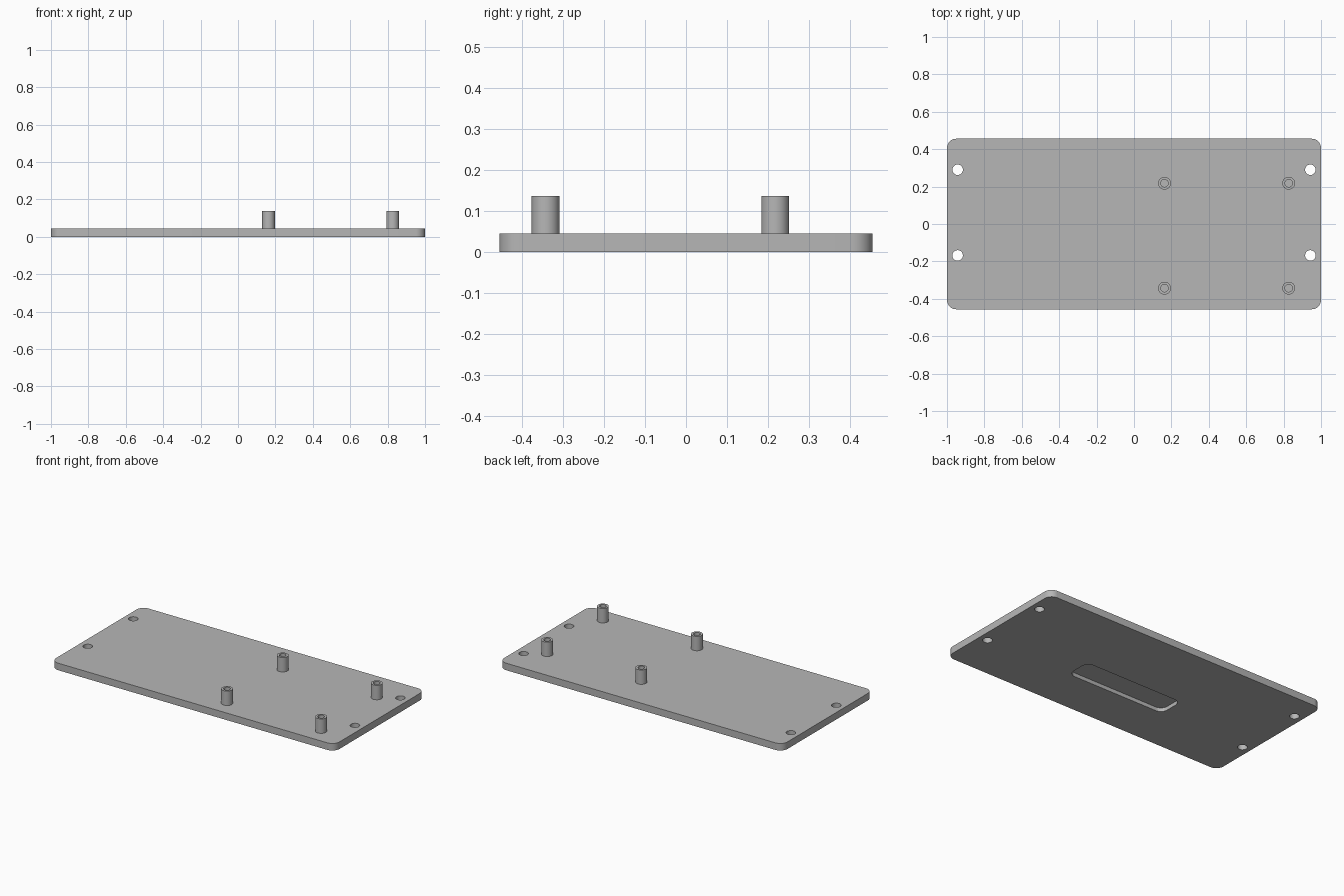
import bpy, bmesh, math

cube = bpy.data.objects.get("Cube")
if cube:
    bpy.data.objects.remove(cube, do_unlink=True)

THICK, TOP = 0.045, 0.137
HALF_X, HALF_Y = 1.0, 0.456

grey = bpy.data.materials.new("plain_grey")
grey.use_nodes = True
grey.diffuse_color = (0.47, 0.47, 0.47, 1)
grey.node_tree.nodes["Principled BSDF"].inputs["Base Color"].default_value = grey.diffuse_color


def finish(name, bm):
    bmesh.ops.recalc_face_normals(bm, faces=bm.faces)
    mesh = bpy.data.meshes.new(name)
    bm.to_mesh(mesh)
    bm.free()
    mesh.materials.append(grey)
    ob = bpy.data.objects.new(name, mesh)
    bpy.context.collection.objects.link(ob)
    return ob


def smooth(ob):
    bpy.ops.object.select_all(action='DESELECT')
    ob.select_set(True)
    bpy.context.view_layer.objects.active = ob
    bpy.ops.object.shade_smooth_by_angle(angle=math.radians(30))


def rounded_slab(name, x0, x1, y0, y1, z0, z1, r, steps=10):
    """Rectangle with rounded corners, extruded upward."""
    bm = bmesh.new()
    ring = []
    corners = [(x1 - r, y1 - r), (x0 + r, y1 - r), (x0 + r, y0 + r), (x1 - r, y0 + r)]
    for k, (cx, cy) in enumerate(corners):
        for i in range(steps + 1):
            a = math.pi / 2 * (k + i / steps)
            ring.append(bm.verts.new((cx + r * math.cos(a), cy + r * math.sin(a), z0)))
    face = bm.faces.new(ring)
    ext = bmesh.ops.extrude_face_region(bm, geom=[face])
    up = [v for v in ext["geom"] if isinstance(v, bmesh.types.BMVert)]
    bmesh.ops.translate(bm, verts=up, vec=(0, 0, z1 - z0))
    return finish(name, bm)


def hole_cutter(x, y, r):
    bm = bmesh.new()
    bmesh.ops.create_cone(bm, cap_ends=True, segments=40, radius1=r, radius2=r, depth=0.3)
    bmesh.ops.translate(bm, verts=bm.verts, vec=(x, y, 0))
    return finish("hole_cutter", bm)


def standoff(name, x, y, outer=0.034, inner=0.02, segs=40):
    """Hollow round post turned from a profile; the plate closes the bore."""
    bm = bmesh.new()
    profile = [(outer, THICK), (outer, TOP), (inner, TOP), (inner, THICK)]
    rings = []
    for r, z in profile:
        rings.append([bm.verts.new((x + r * math.cos(2 * math.pi * i / segs),
                                    y + r * math.sin(2 * math.pi * i / segs), z))
                      for i in range(segs)])
    for a, b in zip(rings, rings[1:]):
        for i in range(segs):
            j = (i + 1) % segs
            bm.faces.new((a[i], a[j], b[j], b[i]))
    ob = finish(name, bm)
    smooth(ob)


# Base plate with four screw holes and a shallow pocket underneath
plate = rounded_slab("base_plate", -HALF_X, HALF_X, -HALF_Y, HALF_Y, 0, THICK, 0.05)
cutters = [hole_cutter(x, y, 0.028) for x in (-0.943, 0.943) for y in (-0.168, 0.29)]
cutters.append(rounded_slab("pocket_cutter", -0.345, 0.345, -0.165, 0.0, -0.05, 0.024, 0.045))
for cutter in cutters:
    cutter.hide_render = True
    mod = plate.modifiers.new("cut", 'BOOLEAN')
    mod.operation = 'DIFFERENCE'
    mod.solver = 'EXACT'
    mod.object = cutter
bpy.context.view_layer.objects.active = plate
for mod in list(plate.modifiers):
    bpy.ops.object.modifier_apply(modifier=mod.name)
for cutter in cutters:
    bpy.data.objects.remove(cutter, do_unlink=True)
smooth(plate)

# Four standoffs
for x, side in ((0.163, "inner"), (0.827, "outer")):
    for y, end in ((-0.343, "front"), (0.218, "back")):
        standoff(f"{end}_{side}_standoff", x, y)
